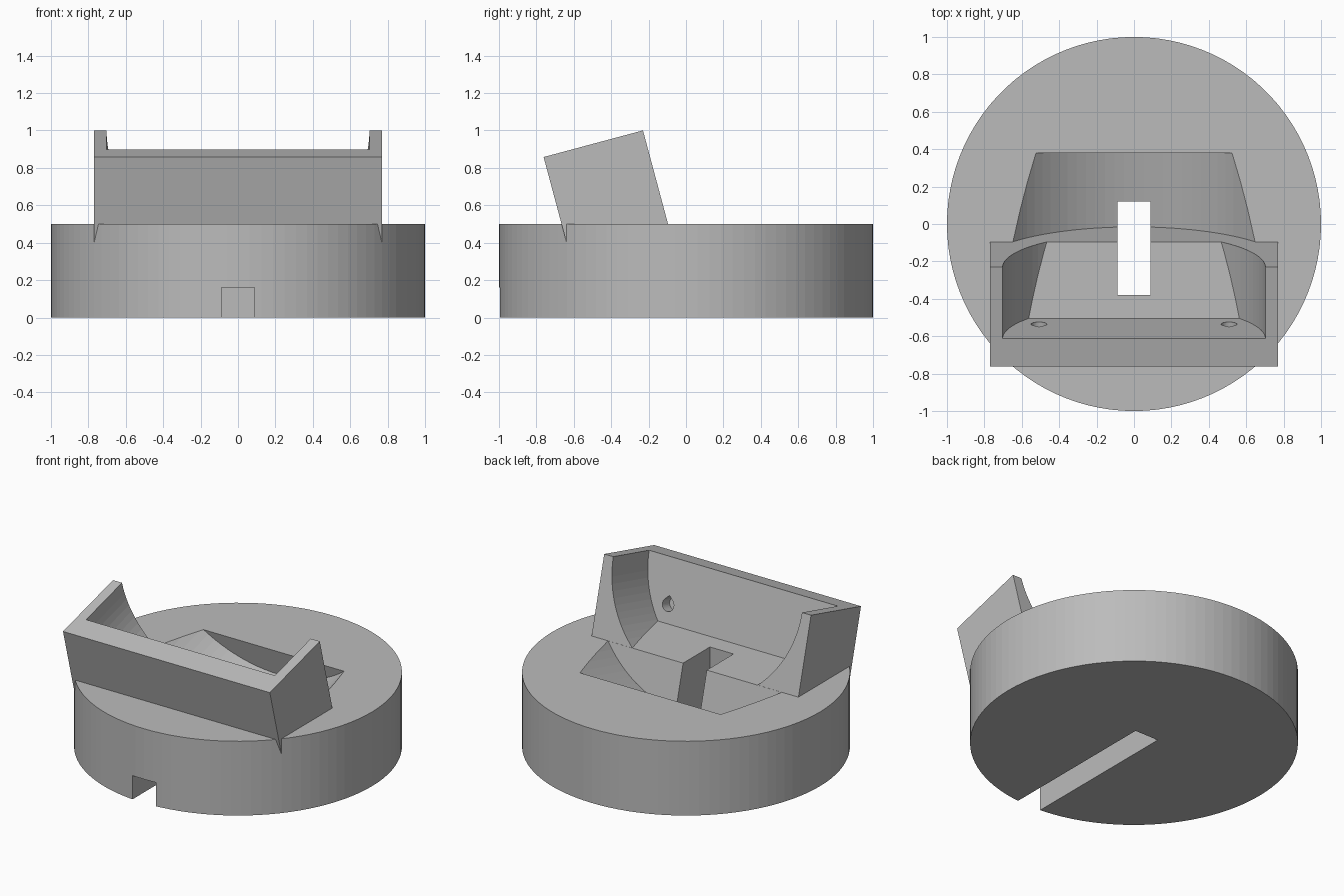
import bpy, bmesh, math
from mathutils import Matrix

if "Cube" in bpy.data.objects:
    bpy.data.objects.remove(bpy.data.objects["Cube"])

grey = bpy.data.materials.new("plain_grey")
grey.use_nodes = True
colour = (0.5, 0.5, 0.5, 1)
grey.diffuse_color = colour
grey.node_tree.nodes["Principled BSDF"].inputs["Base Color"].default_value = colour

# Frame of the leaning cradle: origin at the foot of its open back
TILT = Matrix.Translation((0, -0.096, 0.5)) @ Matrix.Rotation(math.radians(15), 4, "X")
FLAT = Matrix.Identity(4)


def prism(name, profile, y0, y1, frame=FLAT):
    """Extrude an (x, z) profile from y0 to y1 inside a frame."""
    bm = bmesh.new()
    face = bm.faces.new([bm.verts.new((x, y0, z)) for x, z in profile])
    side = bmesh.ops.extrude_face_region(bm, geom=[face])["geom"]
    moved = [v for v in side if isinstance(v, bmesh.types.BMVert)]
    bmesh.ops.translate(bm, verts=moved, vec=(0, y1 - y0, 0))
    bmesh.ops.recalc_face_normals(bm, faces=bm.faces)
    bm.transform(frame)
    mesh = bpy.data.meshes.new(name)
    bm.to_mesh(mesh)
    bm.free()
    mesh.materials.append(grey)
    obj = bpy.data.objects.new(name, mesh)
    bpy.context.collection.objects.link(obj)
    return obj


def rect(x0, x1, z0, z1):
    return [(x0, z0), (x1, z0), (x1, z1), (x0, z1)]


def arc(cx, cz, r, n, start=0, sweep=360):
    return [(cx + r * math.cos(a), cz + r * math.sin(a))
            for a in (math.radians(start + sweep * i / n) for i in range(n))]


def boolean(target, tool, operation="DIFFERENCE"):
    """Apply a boolean and discard the tool."""
    mod = target.modifiers.new("boolean", "BOOLEAN")
    mod.operation, mod.object, mod.solver = operation, tool, "EXACT"
    bpy.context.view_layer.objects.active = target
    bpy.ops.object.modifier_apply(modifier=mod.name)
    bpy.data.objects.remove(tool)


# Round base
bpy.ops.mesh.primitive_cylinder_add(vertices=100, radius=1, depth=0.5, location=(0, 0, 0.25))
base = bpy.context.object
base.name = "round_stand"
base.data.materials.append(grey)

# Undercut well for the wide rim, just behind the cradle
AXIS_Z = 0.526
boolean(base, prism("rim_well", arc(0, AXIS_Z, 0.834, 100), 0.001, 0.46, TILT))

# Leaning cradle with a round pocket open to the back and top
cradle = prism("cradle", rect(-0.77, 0.77, -0.06, 0.518), -0.55, 0, TILT)
boolean(cradle, prism("round_pocket", arc(0, AXIS_Z, 0.703, 100), -0.395, 0.2, TILT))

# Teardrop holes in the cradle wall
for side in (-1, 1):
    x, z, r = side * 0.508, 0.222, 0.042
    drop = arc(x, z, r, 24, 135, 270) + [(x + r * 0.707, z + r * 0.707), (x, z + r * 1.414)]
    boolean(cradle, prism("teardrop_hole", drop, -0.475, -0.3, TILT))

boolean(base, cradle, "UNION")

# Cable opening through the base, and the channel leading to the front
boolean(base, prism("cable_opening", rect(-0.088, 0.088, -0.1, 0.8), -0.38, 0.12))
boolean(base, prism("cable_channel", rect(-0.088, 0.088, -0.1, 0.16), -1.2, 0.12))
